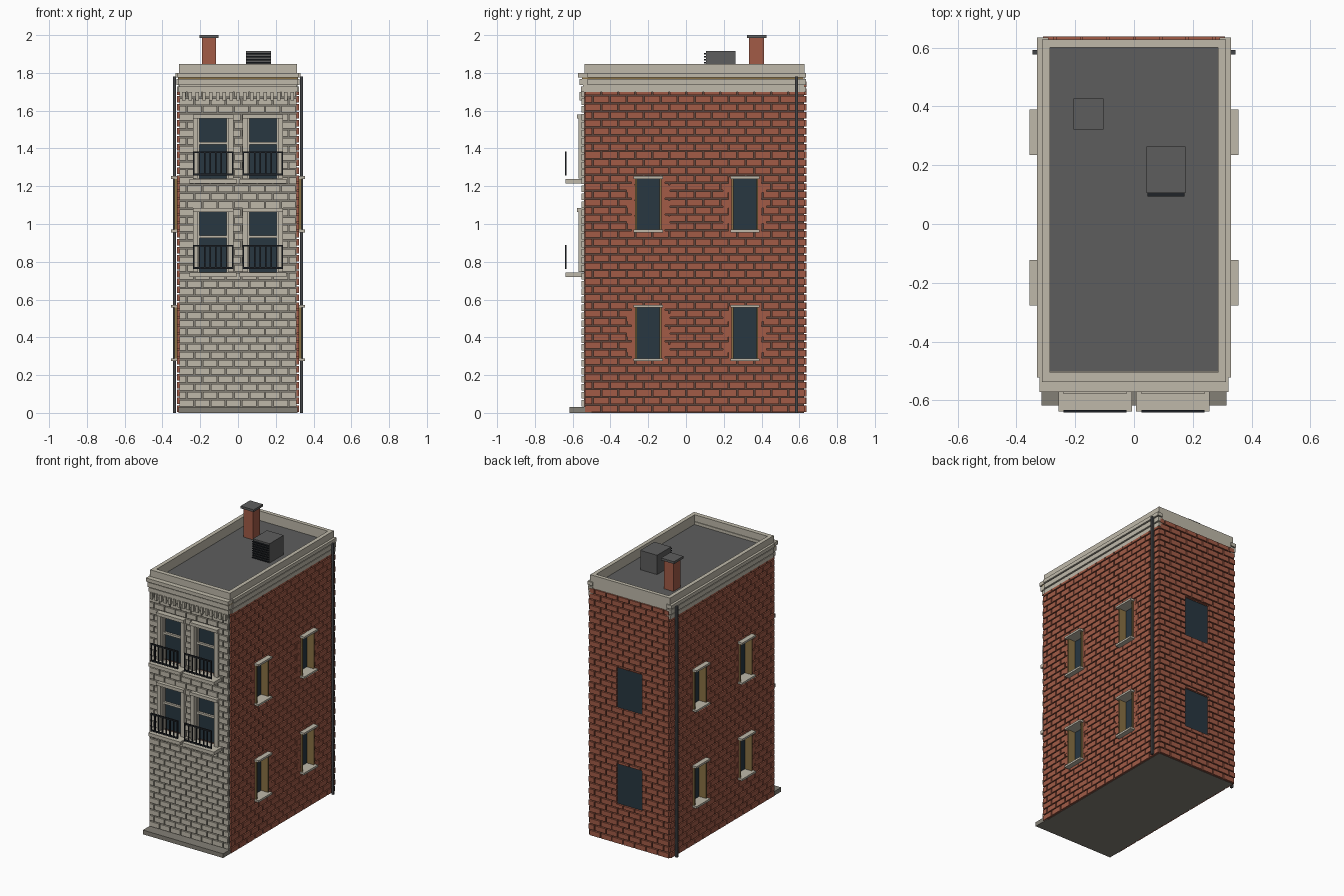
import bpy, bmesh

if "Cube" in bpy.data.objects:
    bpy.data.objects.remove(bpy.data.objects["Cube"])


def material(name, *rgb):
    m = bpy.data.materials.new(name)
    m.use_nodes = True
    m.diffuse_color = (*rgb, 1)
    m.node_tree.nodes["Principled BSDF"].inputs["Base Color"].default_value = (*rgb, 1)
    return m


BRICK = material("red brick", 0.36, 0.105, 0.062)
STONE = material("pale stone", 0.52, 0.485, 0.4)
WORN = material("weathered stone", 0.23, 0.215, 0.18)
MORTAR = material("brown mortar", 0.11, 0.06, 0.045)
ROOF = material("grey roofing", 0.11, 0.11, 0.11)
GLASS = material("window glass", 0.021, 0.038, 0.053)
IRON = material("black iron", 0.014, 0.017, 0.021)
PIPE = material("grey pipe", 0.055, 0.058, 0.063)
WOOD = material("olive wood", 0.25, 0.165, 0.058)


def boxes(name, mat, items):
    """One object made of boxes given as (x0, x1, y0, y1, z0, z1)."""
    bm = bmesh.new()
    for b in items:
        x, y, z = (sorted(b[i:i + 2]) for i in (0, 2, 4))
        v = [bm.verts.new((x[i], y[j], z[k])) for i in (0, 1) for j in (0, 1) for k in (0, 1)]
        for f in ("0132", "4675", "0451", "2376", "0264", "1573"):
            bm.faces.new([v[int(c)] for c in f])
    mesh = bpy.data.meshes.new(name)
    bm.to_mesh(mesh)
    bm.free()
    mesh.materials.append(mat)
    ob = bpy.data.objects.new(name, mesh)
    bpy.context.collection.objects.link(ob)
    return ob


# Wall frames: u runs along the wall, d is distance outward from the centre
FRAMES = {
    "front": lambda u0, u1, d0, d1, z0, z1: (u0, u1, -d0, -d1, z0, z1),
    "back": lambda u0, u1, d0, d1, z0, z1: (u0, u1, d0, d1, z0, z1),
    "left": lambda u0, u1, d0, d1, z0, z1: (d0, d1, u0, u1, z0, z1),
    "right": lambda u0, u1, d0, d1, z0, z1: (-d0, -d1, u0, u1, z0, z1),
}


def subtract(rects, hole):
    """Cut a rectangular opening out of a list of rectangles."""
    out = []
    h0, h1, g0, g1 = hole
    for a, b, c, d in rects:
        if b <= h0 or a >= h1 or d <= g0 or c >= g1:
            out.append((a, b, c, d))
            continue
        l, r = max(a, h0), min(b, h1)
        parts = [(a, l, c, d), (r, b, c, d), (l, r, c, g0), (l, r, g1, d)]
        out += [p for p in parts if p[1] - p[0] > 0.002 and p[3] - p[2] > 0.002]
    return out


def brickwork(name, side, mat, u0, u1, d0, d1, z0, z1, length, holes):
    """Running-bond bricks standing proud of the mortar."""
    row, gap, items, i = 0.042, 0.0075, [], 0
    while z0 + i * row < z1 - 0.005:
        low = z0 + i * row
        high = min(low + row - gap, z1)
        u = u0 - (i % 2) * length / 2
        while u < u1 - 0.005:
            rects = [(max(u, u0), min(u + length - gap, u1), low, high)]
            for h in holes:
                rects = subtract(rects, h)
            items += [FRAMES[side](a, b, d0, d1, c, d) for a, b, c, d in rects]
            u += length
        i += 1
    boxes(name, mat, items)


SIDE_WINDOWS = [(c - 0.07, c + 0.07, z, z + 0.285) for c in (-0.2, 0.312) for z in (0.28, 0.962)]
BACK_WINDOWS = [(-0.1, 0.1, z, z + 0.288) for z in (0.28, 0.962)]
FRONT_WINDOWS = [(c - 0.079, c + 0.079, z, z + 0.318) for c in (-0.132, 0.132) for z in (0.745, 1.24)]

# Wall core with recessed openings
core = boxes("wall_core", MORTAR, [(-0.31, 0.31, -0.54, 0.625, 0, 1.75)])
cuts = [FRAMES["front"](a, b, 0.51, 0.7, c, d) for a, b, c, d in FRONT_WINDOWS]
cuts += [FRAMES["back"](a, b, 0.6, 0.7, c, d) for a, b, c, d in BACK_WINDOWS]
for side in ("left", "right"):
    cuts += [FRAMES[side](a, b, 0.275, 0.5, c, d) for a, b, c, d in SIDE_WINDOWS]
cutter = boxes("opening_cutter", MORTAR, cuts)
cutter.hide_render = True
mod = core.modifiers.new("openings", "BOOLEAN")
mod.operation, mod.solver, mod.object = "DIFFERENCE", "EXACT", cutter
bpy.context.view_layer.objects.active = core
bpy.ops.object.modifier_apply(modifier=mod.name)
bpy.data.objects.remove(cutter)

# Grey joints on the front and underside, brown joints elsewhere
core.data.materials.clear()
for mat in (MORTAR, WORN):
    core.data.materials.append(mat)
for p in core.data.polygons:
    p.material_index = int(p.normal.y < -0.5 or p.normal.z < -0.5)

# Brick and stone facings
surrounds = [(a - 0.028, b + 0.028, c, d + 0.022) for a, b, c, d in FRONT_WINDOWS]
brickwork("front_stone_blocks", "front", STONE, -0.31, 0.31, 0.535, 0.552, 0.035, 1.7, 0.083, surrounds)
brickwork("back_bricks", "back", BRICK, -0.31, 0.31, 0.62, 0.638, 0.004, 1.755, 0.09, BACK_WINDOWS)
for side in ("left", "right"):
    brickwork(side + "_bricks", side, BRICK, -0.535, 0.635, 0.305, 0.322, 0.004, 1.7, 0.09, SIDE_WINDOWS)

# Side windows: glass, wooden jambs, stone lintels and sills, toothed brick edges
for side in ("left", "right"):
    F = FRAMES[side]
    glass, jambs, trims, teeth = [], [], [], []
    for a, b, c, d in SIDE_WINDOWS:
        glass.append(F(a, b, 0.27, 0.28, c, d))
        jambs += [F(a, a + 0.01, 0.275, 0.335, c, d), F(b - 0.01, b, 0.275, 0.335, c, d)]
        trims += [F(a - 0.007, b + 0.007, 0.275, 0.356, z, z + 0.014) for z in (c - 0.006, d - 0.008)]
        for k in range(7):
            w = 0.045 if k % 2 else 0.018
            z = c + k * 0.041
            teeth += [F(a - w, a, 0.31, 0.324, z, z + 0.04), F(b, b + w, 0.31, 0.324, z, z + 0.04)]
    boxes(side + "_window_glass", GLASS, glass)
    boxes(side + "_window_jambs", WOOD, jambs)
    boxes(side + "_lintels_and_sills", STONE, trims)
    boxes(side + "_window_brick_edges", BRICK, teeth)

# Back windows
boxes("back_window_glass", GLASS, [(a, b, 0.595, 0.624, c, d) for a, b, c, d in BACK_WINDOWS])

# Front windows with stone surrounds and sash bars
F = FRAMES["front"]
glass, frames = [], []
for a, b, c, d in FRONT_WINDOWS:
    glass.append(F(a, b, 0.5, 0.525, c, d))
    frames += [F(a - 0.028, a, 0.51, 0.568, c, d), F(b, b + 0.028, 0.51, 0.568, c, d),
               F(a - 0.028, b + 0.028, 0.51, 0.578, d, d + 0.022),
               F(a, b, 0.52, 0.54, c + 0.18, c + 0.195),
               F(a, a + 0.008, 0.52, 0.54, c, d), F(b - 0.008, b, 0.52, 0.54, c, d)]
boxes("front_window_glass", GLASS, glass)
boxes("front_window_surrounds", STONE, frames)

# Balcony slabs and railings
slabs, rails = [], []
for z in (0.72, 1.215):
    for c in (-0.132, 0.132):
        slabs.append(F(c - 0.125, c + 0.125, 0.53, 0.638, z, z + 0.024))
        for low in (0.042, 0.16):
            rails.append(F(c - 0.107, c + 0.107, 0.632, 0.641, z + low, z + low + 0.01))
        for k in range(8):
            u = c - 0.103 + k * 0.206 / 7
            rails.append(F(u - 0.004, u + 0.004, 0.633, 0.64, z + 0.042, z + 0.169))
boxes("balcony_slabs", STONE, slabs)
boxes("balcony_railings", IRON, rails)

# Plinth, stepped cornice and dentils
boxes("plinth", WORN, [(-0.315, 0.315, -0.617, -0.5, 0, 0.03)])
cornice = []
for z0, z1, x, y in ((1.7, 1.728, 0.322, 0.555), (1.735, 1.768, 0.326, 0.563), (1.775, 1.8, 0.33, 0.572)):
    cornice.append((-x + 0.008, x - 0.008, -y, -0.5, z0, z1))
    cornice += [(s * 0.29, s * x, -0.522, 0.635, z0, z1) for s in (-1, 1)]
cornice += [(-0.312, 0.312, -0.545, -0.5, 1.7, 1.8)]
cornice += [(s * 0.29, s * 0.315, -0.53, 0.625, 1.7, 1.8) for s in (-1, 1)]
boxes("cornice", STONE, cornice)
boxes("cornice_wood_strip", WOOD, [(-0.318, 0.318, -0.55, 0.62, 1.768, 1.775)])
boxes("dentils", STONE, [F(-0.297 + k * 0.036, -0.279 + k * 0.036, 0.54, 0.564, 1.655, 1.7) for k in range(17)])

# Parapet and roof deck
parapet = [(s * 0.285, s * 0.313, -0.537, 0.627, 1.75, 1.847) for s in (-1, 1)]
parapet += [(-0.285, 0.285, -0.537, -0.505, 1.75, 1.847), (-0.285, 0.285, 0.6, 0.627, 1.75, 1.847)]
boxes("parapet", STONE, parapet)
boxes("roof_deck", ROOF, [(-0.287, 0.287, -0.507, 0.602, 1.745, 1.78)])

# Chimney
boxes("chimney_stack", BRICK, [(-0.19, -0.117, 0.333, 0.413, 1.75, 1.985)])
boxes("chimney_cap", ROOF, [(-0.205, -0.103, 0.322, 0.427, 1.984, 2.0)])

# Roof vent with louvres
boxes("roof_vent", ROOF, [(0.043, 0.175, 0.105, 0.263, 1.77, 1.917)])
boxes("vent_louvres", IRON, [(0.046, 0.172, 0.094, 0.108, 1.786 + k * 0.016, 1.793 + k * 0.016) for k in range(8)])

# Drainpipes
for s, side in ((1, "left"), (-1, "right")):
    boxes(side + "_drainpipe", PIPE, [(s * 0.329, s * 0.345, 0.576, 0.592, 0, 1.78)])
